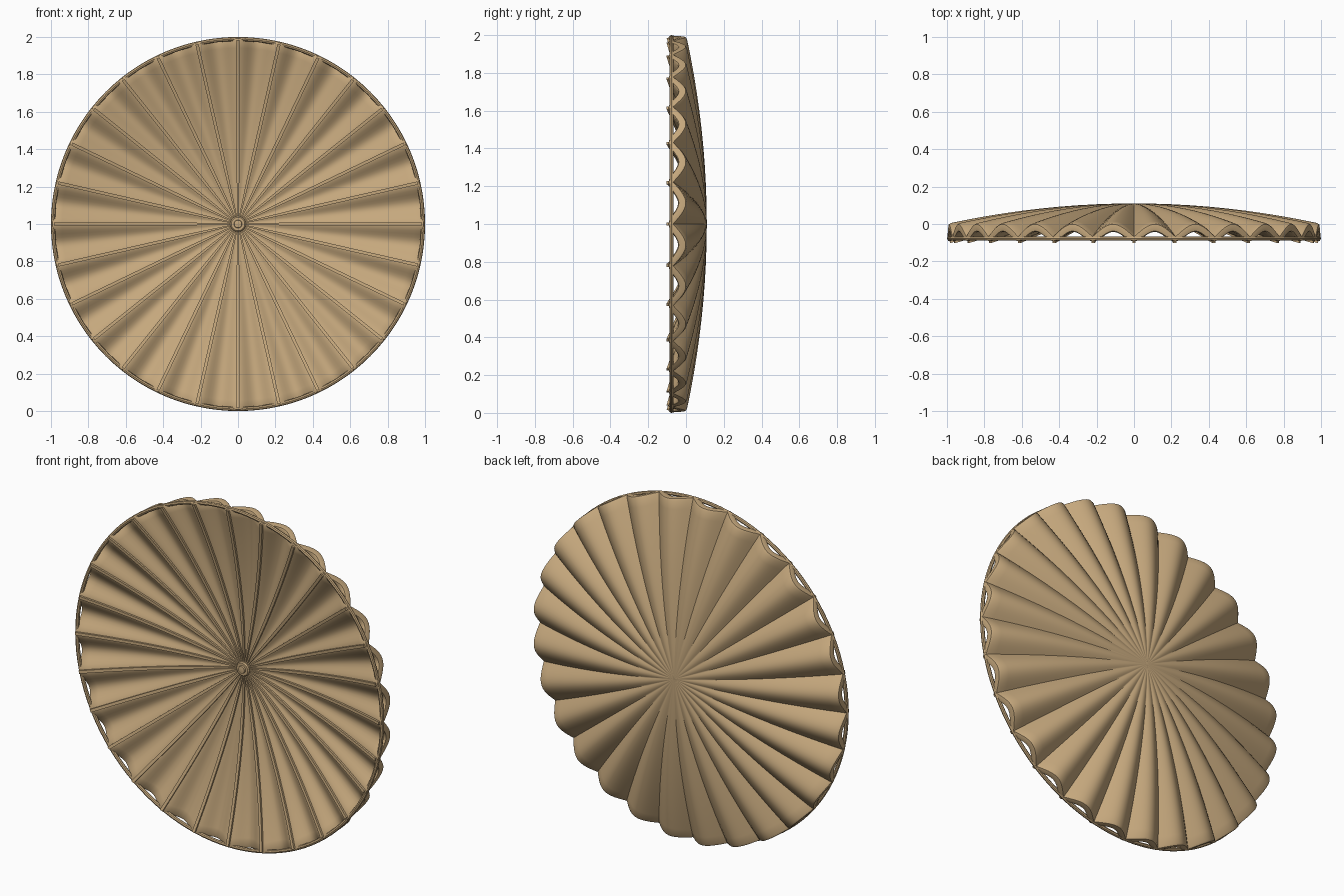
import bpy, bmesh, math

if "Cube" in bpy.data.objects:
    bpy.data.objects.remove(bpy.data.objects["Cube"])

N = 28            # panels / ribs
SUB = 12          # divisions across a panel
STEP = 2 * math.pi / N

tan = bpy.data.materials.new("tan cloth")
tan.diffuse_color = (0.56, 0.39, 0.205, 1)
tan.use_nodes = True
tan.node_tree.nodes["Principled BSDF"].inputs["Base Color"].default_value = tan.diffuse_color


def pos(a, r, y):
    return (r * math.cos(a), y, 1 + r * math.sin(a))


def finish(name, bm, angle=40):
    bmesh.ops.recalc_face_normals(bm, faces=bm.faces)
    me = bpy.data.meshes.new(name)
    bm.to_mesh(me)
    bm.free()
    ob = bpy.data.objects.new(name, me)
    bpy.context.collection.objects.link(ob)
    me.materials.append(tan)
    bpy.ops.object.select_all(action='DESELECT')
    ob.select_set(True)
    bpy.context.view_layer.objects.active = ob
    bpy.ops.object.shade_smooth_by_angle(angle=math.radians(angle))
    return ob


def outer(r, t):
    """Back of the cloth: shallow dome, creased along the seams (t = 0 or 1)."""
    return 0.11 - 0.108 * r * r - 0.07 * r ** 1.5 * (1 - math.sin(math.pi * t))


def inner(r, t):
    """Front of the padded cloth: softer waves that swell around the ribs."""
    return 0.063 - 0.108 * r * r - 0.052 * r ** 1.5 * (1 - math.sin(math.pi * t) ** 2)


# padded pleated canopy: back surface, rounded rim, front surface
bm = bmesh.new()
radii = [0.012, 0.1, 0.2, 0.3, 0.4, 0.5, 0.6, 0.7, 0.8, 0.88, 0.94, 0.985]
path = [(r, r, 0.0) for r in radii]
path += [(0.995, 0.99, 0.12), (0.997, 0.99, 0.5), (0.993, 0.99, 0.88)]
path += [(r, r, 1.0) for r in reversed(radii)]
rows = []
for r, rs, mix in path:
    row = []
    for i in range(N * SUB):
        t = (i % SUB) / SUB
        y = outer(rs, t) * (1 - mix) + inner(rs, t) * mix
        row.append(bm.verts.new(pos(i * STEP / SUB, r, y)))
    rows.append(row)
for a, b in zip(rows, rows[1:]):
    for i in range(N * SUB):
        j = (i + 1) % (N * SUB)
        bm.faces.new((a[i], a[j], b[j], b[i]))
bm.faces.new(rows[0])
bm.faces.new(rows[-1])
finish("canopy", bm, 45)

# curved ribs along the seams
bm = bmesh.new()
for k in range(N):
    a = k * STEP
    prev = None
    for s in range(13):
        r = 0.03 + (0.985 - 0.03) * s / 12
        y = inner(r, 0) + 0.008
        w = 0.0085 * min(1, 0.35 + r * 2)
        sec = []
        for dw, dy in ((-w, 0), (w, 0), (w, -0.018), (-w, -0.018)):
            x, yy, z = pos(a, r, y + dy)
            sec.append(bm.verts.new((x - dw * math.sin(a), yy, z + dw * math.cos(a))))
        if prev:
            for i in range(4):
                j = (i + 1) % 4
                bm.faces.new((prev[i], prev[j], sec[j], sec[i]))
        else:
            bm.faces.new(sec)
        prev = sec
    bm.faces.new(prev)
finish("ribs", bm)


def lathe(name, profile, seg, closed=True):
    """Revolve (radius, y) points about the centre axis."""
    b = bmesh.new()
    rings = [[b.verts.new(pos(2 * math.pi * i / seg, r, y)) for i in range(seg)]
             for r, y in profile]
    pairs = list(zip(rings, rings[1:]))
    if closed:
        pairs.append((rings[-1], rings[0]))
    else:
        b.faces.new(rings[0])
        b.faces.new(rings[-1])
    for p, q in pairs:
        for i in range(seg):
            j = (i + 1) % seg
            b.faces.new((p[i], p[j], q[j], q[i]))
    return finish(name, b)


# outer hoop joining the rib tips
lathe("hoop", [(0.989 + 0.011 * math.cos(t * math.pi / 4),
                -0.077 + 0.011 * math.sin(t * math.pi / 4)) for t in range(8)], 112)

# small hub with a stepped button
lathe("hub", [(0.042, 0.065), (0.042, 0.045), (0.036, 0.039), (0.022, 0.039),
              (0.02, 0.03), (0.008, 0.028)], 28, closed=False)
